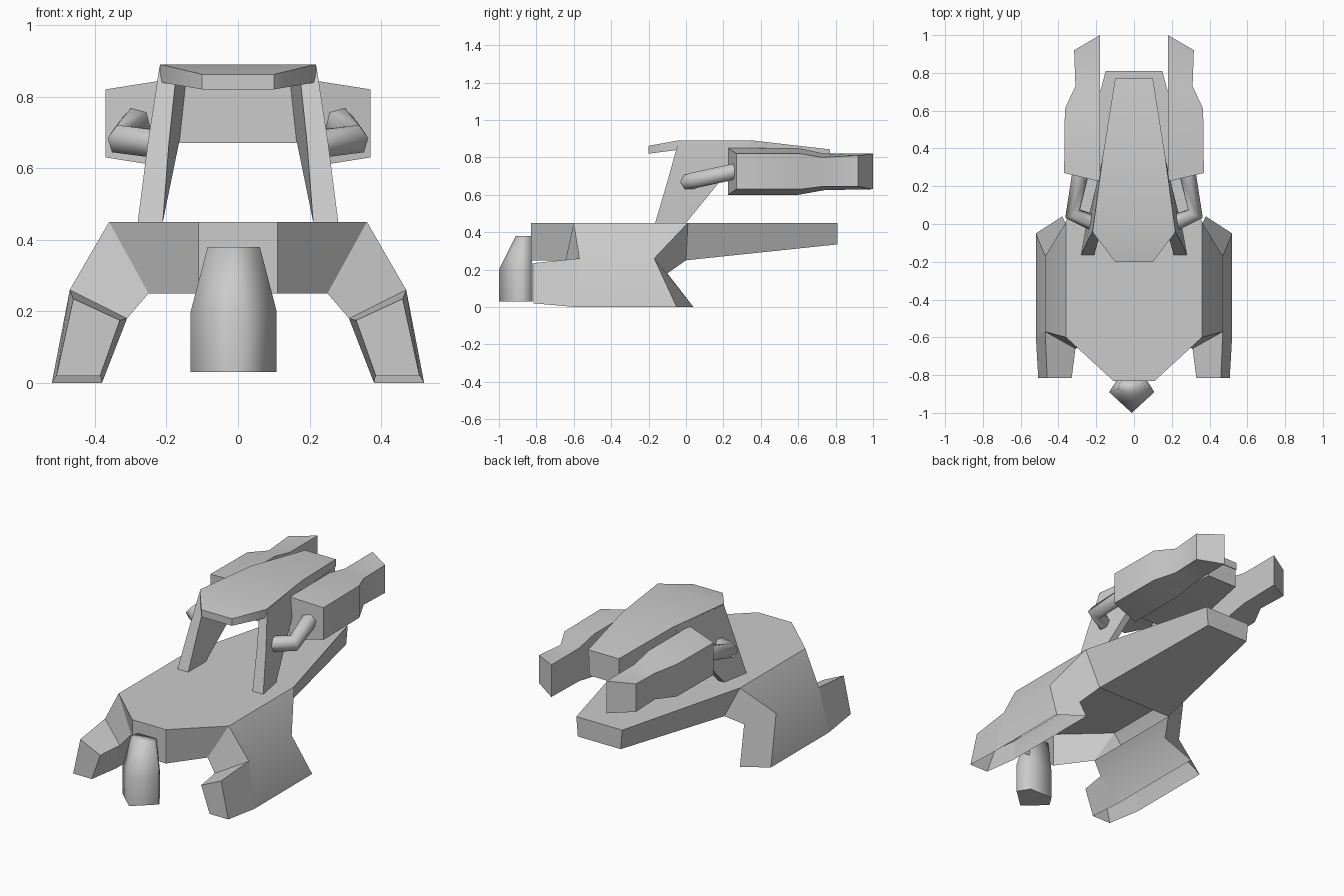
import bpy, bmesh

if "Cube" in bpy.data.objects:
    bpy.data.objects.remove(bpy.data.objects["Cube"])


def finish(obj, mirror=False, angle=0.5):
    bpy.context.collection.objects.link(obj)
    if mirror:
        obj.modifiers.new("Mirror", 'MIRROR')
    if obj.type == 'MESH' and angle:
        bpy.context.view_layer.objects.active = obj
        obj.select_set(True)
        bpy.ops.object.shade_smooth_by_angle(angle=angle)
        obj.select_set(False)
    return obj


def loft(name, rings, mirror=False, angle=0.5, skip=(), start=None, end=None):
    """Skin equal-length rings; skip leaves sides open, start/end pick cap corners."""
    bm = bmesh.new()
    loops = [[bm.verts.new(p) for p in ring] for ring in rings]
    n = len(rings[0])
    for a, b in zip(loops, loops[1:]):
        for i in range(n):
            if i not in skip:
                j = (i + 1) % n
                bm.faces.new((a[i], a[j], b[j], b[i]))
    for ring, cap in ((loops[0], start), (loops[-1], end)):
        corners = range(n) if cap is None else cap
        if len(corners) > 2:
            bm.faces.new([ring[i] for i in corners])
    bmesh.ops.recalc_face_normals(bm, faces=bm.faces)
    mesh = bpy.data.meshes.new(name)
    bm.to_mesh(mesh)
    bm.free()
    return finish(bpy.data.objects.new(name, mesh), mirror, angle)


def both_sides(half):
    return half + [(-x, y, z) for x, y, z in reversed(half)]


def slab(y, half_width, low, high):
    return both_sides([(half_width, y, low), (half_width, y, high)])


# Hull: wide deck, hollow below at the front, closed rising tail
loft("hull", [
    both_sides([(.11, -.83, .25), (.25, -.64, .25), (.25, 0, .25), (.14, .81, .335)]),
    both_sides([(.11, -.83, .45), (.36, -.6, .45), (.36, .01, .45), (.15, .81, .45)]),
], angle=0.3, skip=(1, 5), start=(2, 3, 4, 5))

# Side pods: sloping shoulder down to a splayed hollow skid
front = [(.36, -.6, .45), (.47, -.57, .26), (.52, -.59, 0),
         (.38, -.59, 0), (.31, -.66, .18), (.25, -.64, .25)]
rear = [(.36, .01, .45), (.47, -.17, .26), (.52, -.05, 0),
        (.38, .04, 0), (.31, -.10, .18), (.25, 0, .25)]
loft("side_pod", [front, rear], mirror=True, angle=0.9,
     skip=(2, 5), start=(0, 1, 4, 5))

# Blocky nose on each pod, open underneath
loft("pod_nose", [
    front[1:5],
    [(.46, -.815, .235), (.507, -.815, .02), (.385, -.815, .02), (.33, -.815, .175)],
], mirror=True, angle=0, skip=(1,), start=())

# Front pylon: wedge-fronted column tapering to the top
cx = -.012
loft("front_pylon", [
    [(cx, tip, z), (cx + w, mid, z), (cx + b, back, z), (cx - b, back, z), (cx - w, mid, z)]
    for z, tip, mid, back, w, b in [
        (.03, -1, -.89, -.82, .12, .075),
        (.20, -1, -.89, -.82, .12, .075),
        (.38, -.91, -.875, -.83, .073, .06)]
], angle=1.5)

# Canopy roof with front visor, and the block under its rear
loft("canopy_roof", [
    slab(-.20, .10, .82, .862),
    slab(-.045, .218, .84, .89),
    slab(.36, .165, .83, .89),
    slab(.77, .10, .80, .843),
], angle=0.9)
loft("canopy_rear_block", [
    slab(.19, .165, .67, .86),
    slab(.45, .145, .67, .86),
    slab(.765, .098, .69, .84),
])

# Canopy struts: slanted plates leaning inward, widening upward
loft("canopy_strut", [
    [(.28, -.165, .45), (.21, -.165, .45), (.21, 0, .45), (.25, 0, .45)],
    [(.252, -.10, .67), (.193, -.10, .67), (.165, .18, .67), (.205, .18, .67)],
    [(.219, -.04, .885), (.17, -.04, .885), (.125, .35, .885), (.166, .35, .885)],
], mirror=True, angle=0.3)

# Side cannons: stepped blocks with slanted ends
loft("side_cannon", [
    [(.18, yi, li), (.18, yi, hi), (xo, yo, ho), (xo, yo, lo)]
    for yi, li, hi, xo, yo, lo, ho in [
        (.225, .60, .85, .37, .27, .63, .82),
        (.60, .60, .85, .366, .61, .63, .82),
        (.74, .625, .82, .31, .73, .645, .80),
        (1.0, .63, .82, .317, .92, .645, .81)]
], mirror=True, angle=0.7)

# Bent tubes joining struts to cannons
curve = bpy.data.curves.new("cannon_arm", 'CURVE')
curve.dimensions = '3D'
curve.bevel_depth = .045
curve.bevel_resolution = 1
curve.use_fill_caps = True
path = [(.20, .0, .665), (.325, .055, .68), (.285, .26, .725)]
spline = curve.splines.new('POLY')
spline.points.add(len(path) - 1)
for point, co in zip(spline.points, path):
    point.co = (*co, 1)
finish(bpy.data.objects.new("cannon_arm", curve), mirror=True)
